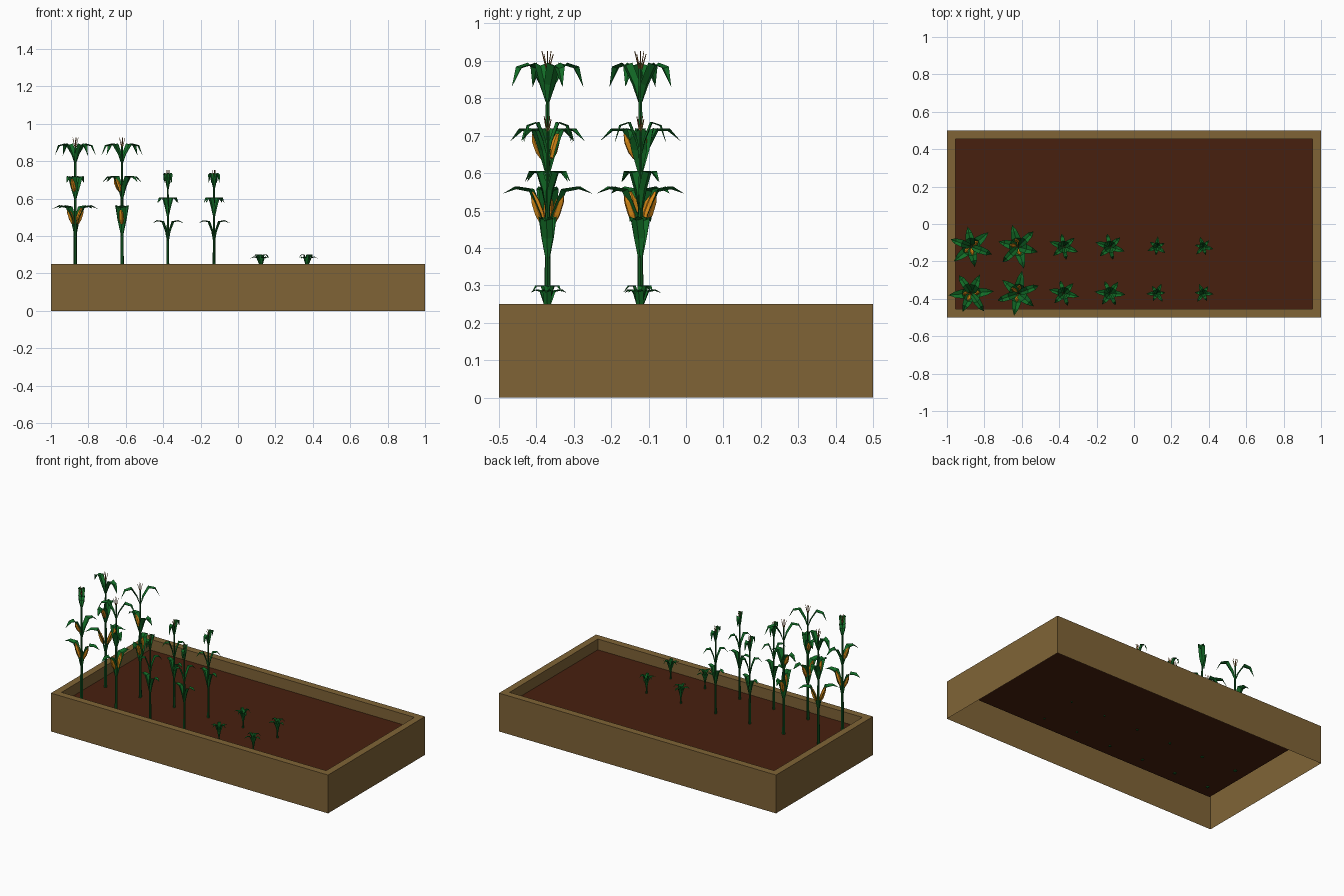
import bpy, bmesh, math, random
from mathutils import Vector, Matrix

if "Cube" in bpy.data.objects:
    bpy.data.objects.remove(bpy.data.objects["Cube"])

random.seed(4)


def material(name, rgb):
    m = bpy.data.materials.new(name)
    m.diffuse_color = (*rgb, 1)
    m.use_nodes = True
    m.node_tree.nodes["Principled BSDF"].inputs["Base Color"].default_value = m.diffuse_color
    return m


WOOD = material("wood", (0.215, 0.127, 0.037))
SOIL = material("soil", (0.064, 0.0144, 0.0045))
LEAF = material("leaf green", (0.006, 0.15, 0.02))
STEM = material("stem green", (0.006, 0.10, 0.016))
COB = material("cob orange", (0.68, 0.25, 0.008))
TASSEL = material("tassel brown", (0.30, 0.13, 0.03))

GROUND = 0.18


def finish(bm, name, mat, loc=(0, 0, 0)):
    me = bpy.data.meshes.new(name)
    bm.to_mesh(me)
    bm.free()
    me.materials.append(mat)
    ob = bpy.data.objects.new(name, me)
    ob.location = loc
    bpy.context.collection.objects.link(ob)
    return ob


def tube(bm, a, b, rings, sides=6):
    """Tapered tube from a to b; rings = [(fraction, radius), ...]."""
    a, b = Vector(a), Vector(b)
    rot = (b - a).to_track_quat('Z', 'Y').to_matrix()
    loops = []
    for f, r in rings:
        c = a.lerp(b, f)
        loops.append([bm.verts.new(c + rot @ Vector((r * math.cos(k * math.tau / sides),
                                                     r * math.sin(k * math.tau / sides), 0)))
                      for k in range(sides)])
    for lo, hi in zip(loops, loops[1:]):
        for k in range(sides):
            j = (k + 1) % sides
            bm.faces.new((lo[k], lo[j], hi[j], hi[k]))
    bm.faces.new(loops[0][::-1])
    bm.faces.new(loops[-1])


def leaf(bm, angle, base, path, fold=0.45):
    """Folded blade; path = [(radius, height above base, half width), ...]."""
    out = Vector((math.cos(angle), math.sin(angle), 0))
    side = Vector((-out.y, out.x, 0))
    rows = []
    for i, (r, z, w) in enumerate(path):
        p, q = path[max(i - 1, 0)], path[min(i + 1, len(path) - 1)]
        d = Vector((q[0] - p[0], q[1] - p[1])).normalized()
        lift = (out * -d.y + Vector((0, 0, d.x))) * w * fold
        c = out * r + Vector((0, 0, base + z))
        if w == 0:
            rows.append([bm.verts.new(c)] * 3)
        else:
            rows.append([bm.verts.new(c + side * w * s + lift * abs(s)) for s in (-1, 0, 1)])
    for lo, hi in zip(rows, rows[1:]):
        for k in (0, 1):
            quad = [lo[k], lo[k + 1], hi[k + 1], hi[k]]
            bm.faces.new(list(dict.fromkeys(quad)))


# Leaf profiles
LOW = [(0.006, 0, 0.006), (0.022, 0.08, 0.022), (0.05, 0.145, 0.026), (0.085, 0.152, 0.017), (0.122, 0.14, 0)]
MID = [(0.006, 0, 0.006), (0.022, 0.06, 0.022), (0.048, 0.112, 0.025), (0.075, 0.112, 0.016), (0.11, 0.085, 0)]
TOP = [(0.005, 0, 0.005), (0.022, 0.045, 0.016), (0.055, 0.098, 0.02), (0.088, 0.09, 0.015), (0.117, 0.04, 0)]


def scaled(path, s, sz):
    return [(r * s, z * sz, w * s) for r, z, w in path]


def tassel(name, loc, z0, z1, spread):
    bm = bmesh.new()
    for k in range(6):
        a = k * math.tau / 5
        s = spread if k < 5 else 0
        top = z1 - (0.008 * (k % 2) if k < 5 else 0)
        tube(bm, (0, 0, z0), (s * math.cos(a), s * math.sin(a), top), [(0, 0.0022), (1, 0.0012)], 4)
    finish(bm, name, TASSEL, loc)


def stalk(name, loc, top, r0, r1):
    bm = bmesh.new()
    tube(bm, (0, 0, GROUND - 0.005), (0, 0, top), [(0, r0), (1, r1)])
    finish(bm, name, STEM, loc)


def mature_corn(tag, x, y, deg):
    loc, a0 = (x, y, 0), math.radians(deg)
    stalk("mature_stalk_" + tag, loc, 0.88, 0.010, 0.005)
    bm = bmesh.new()
    for base, path, turn in ((0.405, LOW, 60), (0.60, MID, 120), (0.79, TOP, 0)):
        for half in (0, math.pi):
            leaf(bm, a0 + math.radians(turn) + half, base, path)
    finish(bm, "mature_leaves_" + tag, LEAF, loc)
    # cobs leaning out of the leaf axils
    bm = bmesh.new()
    for turn, z, ln in ((60, 0.465, 0.085), (240, 0.465, 0.085), (120, 0.64, 0.065)):
        a = a0 + math.radians(turn)
        d = Vector((math.cos(a), math.sin(a), 0))
        tube(bm, d * 0.012 + Vector((0, 0, z)), d * 0.042 + Vector((0, 0, z + ln)),
             [(0, 0.008), (0.3, 0.0135), (0.7, 0.012), (1, 0.004)])
    finish(bm, "cobs_" + tag, COB, loc)
    tassel("mature_tassel_" + tag, loc, 0.865, 0.926, 0.016)


def young_corn(tag, x, y, deg):
    loc, a0 = (x, y, 0), math.radians(deg)
    stalk("young_stalk_" + tag, loc, 0.725, 0.008, 0.004)
    bm = bmesh.new()
    for base, path, turn in ((0.365, scaled(LOW, 0.68, 0.75), 0),
                             (0.50, scaled(MID, 0.68, 0.9), 60),
                             (0.645, scaled(TOP, 0.6, 0.9), 120)):
        for half in (0, math.pi):
            leaf(bm, a0 + math.radians(turn) + half, base, path)
    finish(bm, "young_leaves_" + tag, LEAF, loc)
    tassel("young_tassel_" + tag, loc, 0.70, 0.752, 0.010)


def sprout(tag, x, y, deg):
    loc, a0 = (x, y, 0), math.radians(deg)
    stalk("sprout_stalk_" + tag, loc, 0.255, 0.006, 0.003)
    bm = bmesh.new()
    for k in range(6):
        path = scaled(LOW, 0.46, 0.5) if k % 2 else scaled(MID, 0.42, 0.6)
        leaf(bm, a0 + k * math.pi / 3, 0.21 if k % 2 else 0.23, path)
    finish(bm, "sprout_leaves_" + tag, LEAF, loc)


# Planter frame: open underneath, with a rim and inner walls down to the soil
T = 0.045
bm = bmesh.new()
rings = []
for hx, hy, z in ((1, 0.5, 0), (1, 0.5, 0.25), (1 - T, 0.5 - T, 0.25), (1 - T, 0.5 - T, GROUND)):
    rings.append([bm.verts.new((sx * hx, sy * hy, z)) for sx, sy in ((-1, -1), (1, -1), (1, 1), (-1, 1))])
for lo, hi in zip(rings, rings[1:]):
    for k in range(4):
        j = (k + 1) % 4
        bm.faces.new((lo[k], lo[j], hi[j], hi[k]))
finish(bm, "planter_frame", WOOD)

# Soil bed
bm = bmesh.new()
bmesh.ops.create_grid(bm, x_segments=1, y_segments=1, size=1,
                      matrix=Matrix.Diagonal((1 - T, 0.5 - T, 1, 1)))
finish(bm, "soil_bed", SOIL, (0, 0, GROUND))

# Two rows of crops, from ripe to newly sprouted
mature_corn("front_1", -0.87, -0.37, 125)
mature_corn("back_1", -0.87, -0.122, 160)
mature_corn("front_2", -0.62, -0.37, 20)
mature_corn("back_2", -0.62, -0.122, 45)
for i, x in enumerate((-0.375, -0.128)):
    for row, y in (("front", -0.37), ("back", -0.122)):
        young_corn(f"{row}_{i + 1}", x, y, random.uniform(-25, 25))
for i, x in enumerate((0.122, 0.37)):
    for row, y in (("front", -0.37), ("back", -0.122)):
        sprout(f"{row}_{i + 1}", x, y, random.uniform(0, 60))
